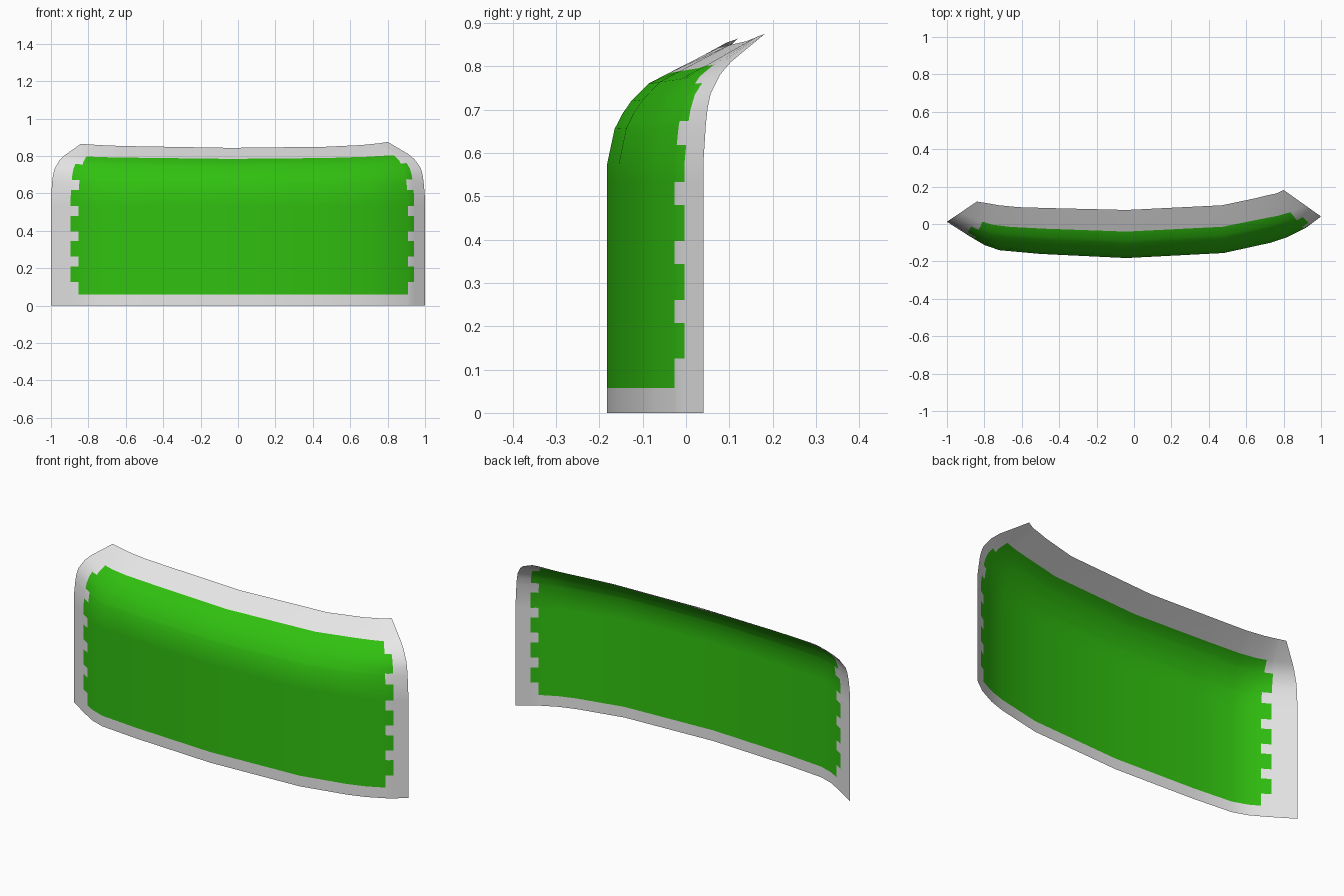
import bpy, bmesh

if "Cube" in bpy.data.objects:
    bpy.data.objects.remove(bpy.data.objects["Cube"])

# Plan stations: foot x, foot y -> rim x, y, z of the bent-back top
STATIONS = [
    (-1.0, .012, -.84, .12, .865), (-.88, -.065, -.79, .112, .861),
    (-.8, -.112, -.72, .10, .857), (-.72, -.14, -.62, .09, .853),
    (-.5, -.16, -.45, .085, .85), (-.04, -.182, -.04, .075, .843),
    (.48, -.155, .47, .10, .849), (.73, -.10, .66, .14, .858),
    (.82, -.07, .72, .155, .864), (.92, -.02, .76, .163, .868),
    (1.0, .04, .80, .182, .875)]
BEND = .575          # height where the sheet starts to bend back
SPAN = .28
# Bend profile: height share, setback share at the middle, setback share at the ends
PROFILE = [(0, 0, 0), (.30, .067, .04), (.43, .137, .07), (.54, .216, .12),
           (.69, .37, .28), (.78, .55, .44), (1, 1, 1)]
GREEN_LOW, GREEN_TOP = .058, BEND + .78 * SPAN
TEETH = [(.125 + .136 * k, .208 + .136 * k) for k in range(5)]
OUTER, INNER = (-.895, .942), (-.853, .908)


def lookup(table, v):
    """Linear interpolation of table rows by their first value."""
    for a, b in zip(table, table[1:]):
        if v <= b[0] + 1e-9:
            t = (v - a[0]) / (b[0] - a[0])
            return [p + (q - p) * t for p, q in zip(a, b)]
    return list(table[-1])


def sheet_point(x, z):
    fx, fy, rx, ry, rz = lookup(STATIONS, x)
    if z <= BEND:
        return (fx, fy, z)
    g, mid, end = lookup(PROFILE, (z - BEND) / SPAN)
    w = max(0, (abs(x) - .7) / .3)
    f = mid + (end - mid) * w
    return (fx + (rx - fx) * f, fy + (ry - fy) * f, BEND + (rz - BEND) * g)


def is_green(x, z):
    lo, hi = OUTER if any(a < z < b for a, b in TEETH) else INNER
    return GREEN_LOW < z < GREEN_TOP and lo < x < hi


def material(name, rgb):
    m = bpy.data.materials.new(name)
    m.diffuse_color = (*rgb, 1)
    m.use_nodes = True
    m.node_tree.nodes["Principled BSDF"].inputs["Base Color"].default_value = m.diffuse_color
    return m


# Grid lines follow the bends and the toothed colour border
xs = sorted({s[0] for s in STATIONS} | set(OUTER) | set(INNER))
zs = sorted({0, GREEN_LOW} | {round(BEND + p[0] * SPAN, 5) for p in PROFILE}
            | {round(e, 5) for t in TEETH for e in t})

bm = bmesh.new()
rows = [[bm.verts.new(sheet_point(x, z)) for x in xs] for z in zs]
for j in range(len(zs) - 1):
    for i in range(len(xs) - 1):
        f = bm.faces.new((rows[j][i], rows[j][i + 1], rows[j + 1][i + 1], rows[j + 1][i]))
        f.smooth = True
        f.material_index = int(is_green((xs[i] + xs[i + 1]) / 2, (zs[j] + zs[j + 1]) / 2))
mesh = bpy.data.meshes.new("curved_panel")
bm.to_mesh(mesh)
bm.free()
mesh.materials.append(material("light grey border", (.8, .8, .8)))
mesh.materials.append(material("bright green", (.03, .53, .005)))
panel = bpy.data.objects.new("curved_panel", mesh)
bpy.context.collection.objects.link(panel)
